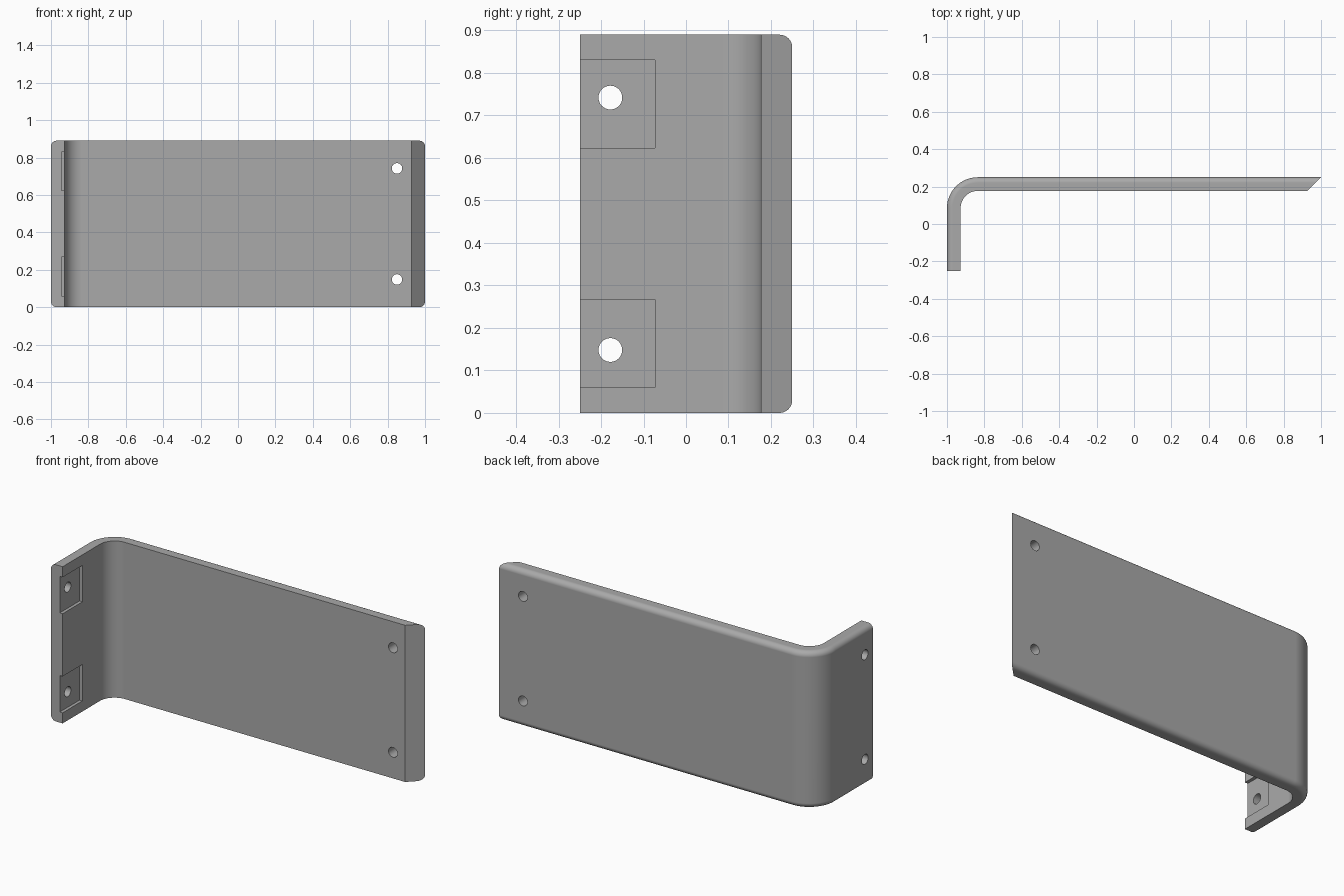
import bpy, bmesh, math
from mathutils import Vector

cube = bpy.data.objects.get("Cube")
if cube:
    bpy.data.objects.remove(cube, do_unlink=True)

HEIGHT, THICK = 0.89, 0.073
BEND, FILLET = 0.165, 0.03
FRONT, BACK = -0.25, 0.25
HOLE_Z = (0.148, 0.742)

grey = bpy.data.materials.new("plain grey")
grey.use_nodes = True
colour = (0.4, 0.4, 0.4, 1)
grey.diffuse_color = colour
grey.node_tree.nodes["Principled BSDF"].inputs["Base Color"].default_value = colour


def mesh_object(name, bm):
    bmesh.ops.recalc_face_normals(bm, faces=bm.faces)
    mesh = bpy.data.meshes.new(name)
    bm.to_mesh(mesh)
    bm.free()
    mesh.materials.append(grey)
    obj = bpy.data.objects.new(name, mesh)
    bpy.context.collection.objects.link(obj)
    return obj


# Strip cross-section as (depth from outer face, height), outer edges rounded
section = [(THICK, 0)]
for centre_z, start in ((FILLET, -90), (HEIGHT - FILLET, -180)):
    for i in range(9):
        a = math.radians(start - 90 * i / 8)
        section.append((FILLET + FILLET * math.cos(a), centre_z + FILLET * math.sin(a)))
section.append((THICK, HEIGHT))

# Path of the outer face: (point, inward direction); the far end is mitred
path = [(Vector((-1, FRONT)), Vector((1, 0)))]
for i in range(25):
    a = math.pi - math.pi / 2 * i / 24
    out = Vector((math.cos(a), math.sin(a)))
    path.append((Vector((-1 + BEND, BACK - BEND)) + out * BEND, -out))
path.append((Vector((1, BACK)), Vector((-1, -1))))

bm = bmesh.new()
rings = [[bm.verts.new((*(p + n * d), z)) for d, z in section] for p, n in path]
for r, s in zip(rings, rings[1:]):
    for j in range(len(section)):
        k = (j + 1) % len(section)
        bm.faces.new((r[j], r[k], s[k], s[j]))
bm.faces.new(rings[0])
bm.faces.new(rings[-1])
bracket = mesh_object("bent_bracket", bm)


def cut(cutter):
    cutter.hide_render = True
    mod = bracket.modifiers.new("cut", "BOOLEAN")
    mod.operation, mod.solver, mod.object = "DIFFERENCE", "EXACT", cutter
    bpy.context.view_layer.objects.active = bracket
    bpy.ops.object.modifier_apply(modifier=mod.name)
    bpy.data.objects.remove(cutter, do_unlink=True)


def box_cutter(low, high):
    bm = bmesh.new()
    bmesh.ops.create_cube(bm, size=1)
    for v in bm.verts:
        v.co = [h if c > 0 else l for c, l, h in zip(v.co, low, high)]
    return mesh_object("pocket_cutter", bm)


def hole_cutter(position, axis):
    bm = bmesh.new()
    bmesh.ops.create_cone(bm, cap_ends=True, segments=32, radius1=0.028,
                          radius2=0.028, depth=0.3)
    turn = Vector((0, 0, 1)).rotation_difference(Vector(axis)).to_matrix()
    bmesh.ops.rotate(bm, verts=bm.verts, matrix=turn)
    bmesh.ops.translate(bm, verts=bm.verts, vec=position)
    return mesh_object("hole_cutter", bm)


# Shallow pockets in the short leg, open at its front edge
for low, high in ((0.06, 0.267), (0.623, 0.83)):
    cut(box_cutter((-0.945, FRONT - 0.1, low), (-0.85, -0.073, high)))

# Screw holes through both legs
for z in HOLE_Z:
    cut(hole_cutter((-0.96, -0.178, z), (1, 0, 0)))
    cut(hole_cutter((0.85, 0.21, z), (0, 1, 0)))

# Smooth bend and fillets, crisp flats
bpy.ops.object.select_all(action="DESELECT")
bracket.select_set(True)
bpy.context.view_layer.objects.active = bracket
bpy.ops.object.shade_smooth_by_angle(angle=math.radians(30))
weighted = bracket.modifiers.new("flat_faces", "WEIGHTED_NORMAL")
weighted.keep_sharp = True
